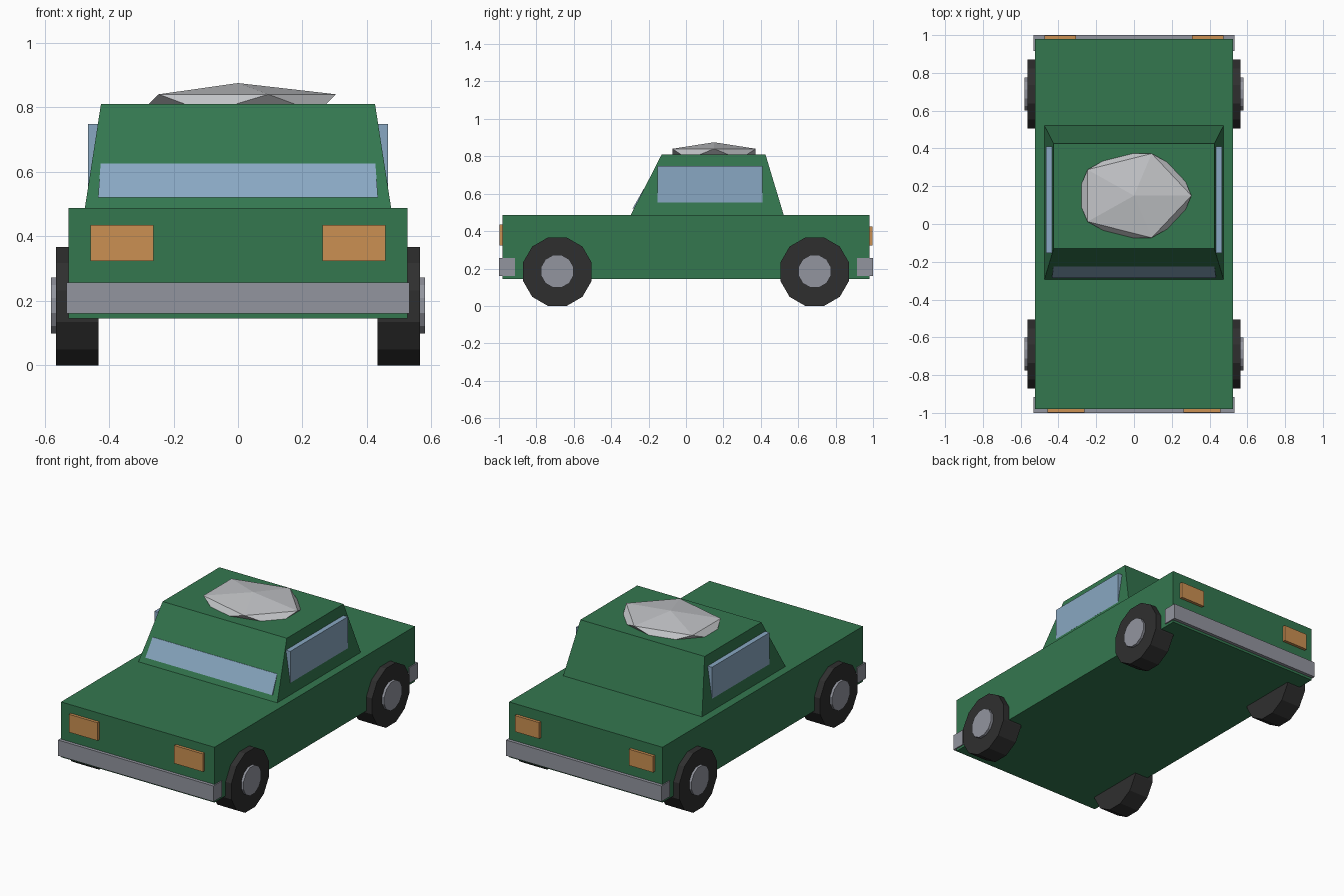
import bpy, bmesh, math
from mathutils import Matrix

default_cube = bpy.data.objects.get("Cube")
if default_cube:
    bpy.data.objects.remove(default_cube, do_unlink=True)


def material(name, r, g, b):
    m = bpy.data.materials.new(name)
    m.use_nodes = True
    m.diffuse_color = (r, g, b, 1)
    m.node_tree.nodes["Principled BSDF"].inputs["Base Color"].default_value = (r, g, b, 1)
    return m


green = material("green paint", 0.034, 0.185, 0.078)
glass = material("blue glass", 0.25, 0.39, 0.54)
amber = material("amber lamp", 0.60, 0.28, 0.085)
metal = material("grey metal", 0.29, 0.30, 0.345)
rubber = material("black rubber", 0.028, 0.028, 0.028)
stone = material("pale stone", 0.54, 0.55, 0.57)


def finish(bm, name, mat):
    bmesh.ops.recalc_face_normals(bm, faces=bm.faces)
    mesh = bpy.data.meshes.new(name)
    bm.to_mesh(mesh)
    bm.free()
    mesh.materials.append(mat)
    obj = bpy.data.objects.new(name, mesh)
    bpy.context.collection.objects.link(obj)
    return obj


def block(name, mat, x, y, z, top_x=None, top_y=None):
    """Box from (low, high) ranges, with an optional different top rectangle."""
    bm = bmesh.new()
    bmesh.ops.create_cube(bm, size=2)
    for v in bm.verts:
        up = v.co.z > 0
        xs = top_x if up and top_x else x
        ys = top_y if up and top_y else y
        v.co = (xs[v.co.x > 0], ys[v.co.y > 0], z[up])
    return finish(bm, name, mat)


def disc(name, mat, radius, x, y, z):
    """Twelve-sided cylinder along x, standing on a flat side."""
    bm = bmesh.new()
    bmesh.ops.create_cone(bm, cap_ends=True, segments=12, radius1=radius,
                          radius2=radius, depth=x[1] - x[0])
    turn = Matrix.Rotation(math.pi / 2, 4, "Y") @ Matrix.Rotation(math.pi / 12, 4, "Z")
    bm.transform(Matrix.Translation(((x[0] + x[1]) / 2, y, z)) @ turn)
    return finish(bm, name, mat)


def mirrored(side, low, high):
    return (low, high) if side > 0 else (-high, -low)


# Body and tapered cabin
block("body", green, (-0.525, 0.525), (-0.98, 0.98), (0.145, 0.487))
block("cabin", green, (-0.475, 0.475), (-0.295, 0.522), (0.487, 0.81),
      (-0.425, 0.425), (-0.13, 0.425))

# Windscreen leaning with the cabin front
block("windscreen", glass, (-0.434, 0.434), (-0.286, -0.26), (0.52, 0.626),
      (-0.426, 0.426), (-0.226, -0.2))

# Bumpers
block("front_bumper", metal, (-0.532, 0.532), (-1.0, -0.915), (0.16, 0.257))
block("rear_bumper", metal, (-0.532, 0.532), (0.915, 1.0), (0.16, 0.257))

# Side windows, lamps and wheels
for side, label in ((1, "left"), (-1, "right")):
    block(label + "_window", glass, mirrored(side, 0.425, 0.465), (-0.153, 0.41), (0.553, 0.748))
    block(label + "_headlamp", amber, mirrored(side, 0.262, 0.458), (-0.998, -0.97), (0.324, 0.435))
    block(label + "_tail_lamp", amber, mirrored(side, 0.307, 0.473), (0.97, 0.998), (0.324, 0.424))
    for y, end in ((-0.688, "front"), (0.688, "rear")):
        disc(f"{end}_{label}_tyre", rubber, 0.19, mirrored(side, 0.433, 0.565), y, 0.183)
        disc(f"{end}_{label}_hub", metal, 0.09, mirrored(side, 0.50, 0.58), y, 0.185)

# Flattened rock half sunk into the roof
bm = bmesh.new()
bmesh.ops.create_icosphere(bm, subdivisions=1, radius=1)
bm.transform(Matrix.Translation((0, 0.15, 0.812)) @ Matrix.Diagonal((0.34, 0.262, 0.063, 1)))
finish(bm, "roof_rock", stone)
